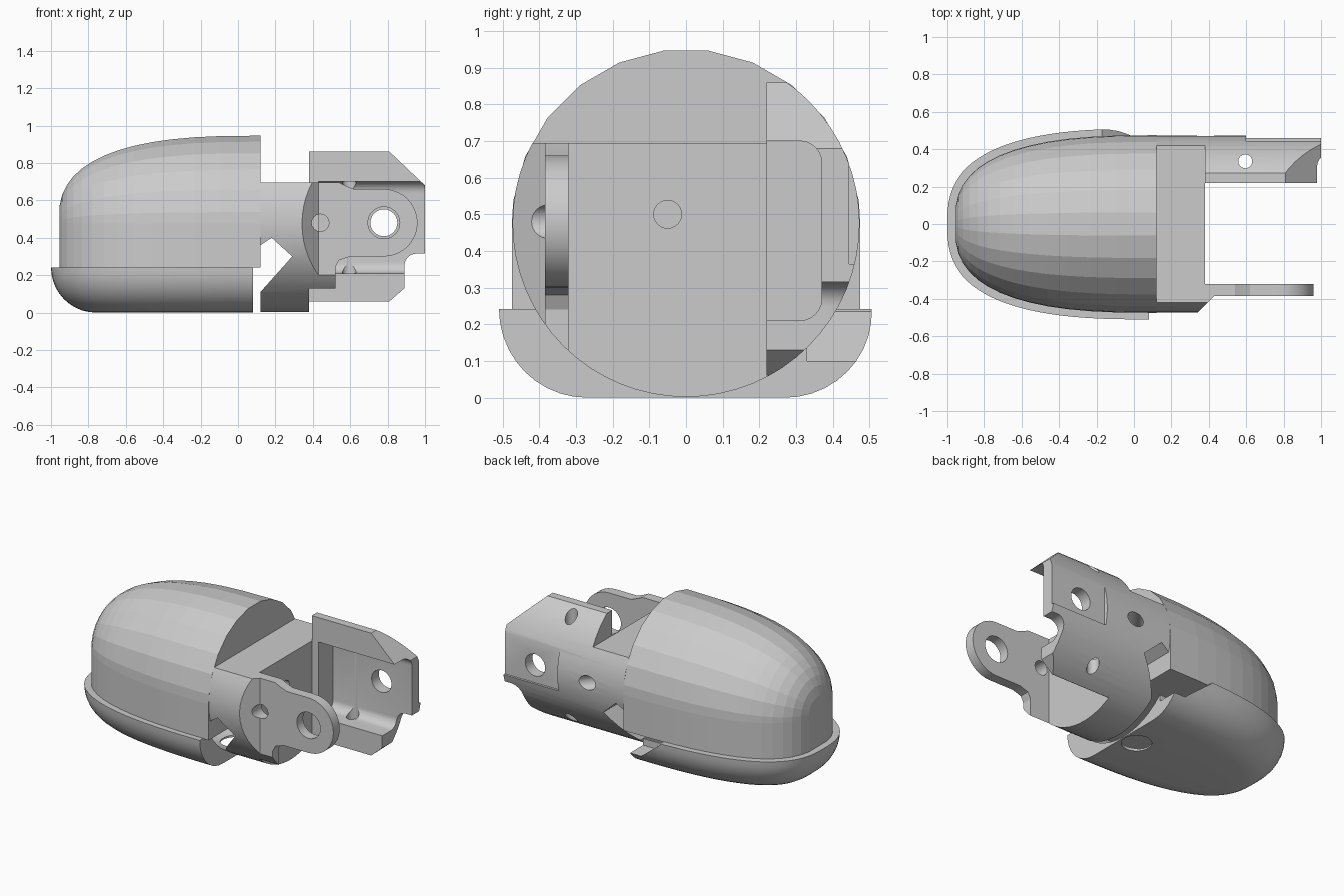
import bpy, bmesh, math
from mathutils import Vector

if "Cube" in bpy.data.objects:
    bpy.data.objects.remove(bpy.data.objects["Cube"])

CZ = 0.475          # height of the long axis
P = 2 / 2.7         # superellipse power for the rounded end


def make(name, bm):
    bmesh.ops.recalc_face_normals(bm, faces=bm.faces)
    me = bpy.data.meshes.new(name)
    bm.to_mesh(me)
    bm.free()
    ob = bpy.data.objects.new(name, me)
    bpy.context.collection.objects.link(ob)
    return ob


def loft(name, rings):
    bm = bmesh.new()
    vs = [[bm.verts.new(p) for p in r] for r in rings]
    n = len(vs[0])
    for a, b in zip(vs, vs[1:]):
        for i in range(n):
            j = (i + 1) % n
            bm.faces.new((a[i], a[j], b[j], b[i]))
    bm.faces.new(vs[0])
    bm.faces.new(vs[-1])
    return make(name, bm)


def prism(axis, pts, lo, hi, name="cutter"):
    put = {"x": lambda a, b, h: (h, a, b),
           "y": lambda a, b, h: (a, h, b),
           "z": lambda a, b, h: (a, b, h)}[axis]
    return loft(name, [[put(a, b, h) for a, b in pts] for h in (lo, hi)])


def arc(cx, cy, r, a0, a1, n):
    return [(cx + r * math.cos(math.radians(a0 + (a1 - a0) * i / n)),
             cy + r * math.sin(math.radians(a0 + (a1 - a0) * i / n))) for i in range(n + 1)]


def rod(axis, a, b, r, lo, hi, n=32):
    return prism(axis, arc(a, b, r, 0, 360, n)[:-1], lo, hi)


def slanted_rod(p, q, r):
    p, q = Vector(p), Vector(q)
    bm = bmesh.new()
    bmesh.ops.create_cone(bm, cap_ends=True, segments=24, radius1=r, radius2=r, depth=(q - p).length)
    bm.transform((q - p).to_track_quat("Z", "Y").to_matrix().to_4x4())
    bmesh.ops.translate(bm, verts=bm.verts, vec=(p + q) / 2)
    return make("cutter", bm)


def boolean(ob, op, *others):
    for other in others:
        m = ob.modifiers.new("bool", "BOOLEAN")
        m.operation, m.object, m.solver = op, other, "EXACT"
        bpy.context.view_layer.update()
        dg = bpy.context.evaluated_depsgraph_get()
        me = bpy.data.meshes.new_from_object(ob.evaluated_get(dg))
        ob.modifiers.clear()
        ob.data = me
        bpy.data.objects.remove(other)


def rect(a0, b0, a1, b1):
    return [(a0, b0), (a1, b0), (a1, b1), (a0, b1)]


def profile(x0, x1, w, n):
    """Half outline of the rounded end: (x, half width) from tip to open end."""
    out = []
    for i in range(n + 1):
        t = math.pi / 2 * i / n
        out.append((x1 - (x1 - x0) * max(math.cos(t), 0) ** P, w * math.sin(t) ** P))
    return out


# Domed tip: faceted half-round top with straight sides below
rings = []
for x, r in profile(-0.96, 0.12, 0.475, 14)[1:]:
    sec = [(r * math.cos(math.radians(a)), CZ + r * math.sin(math.radians(a)))
           for a in [0] + [7.5 + 15 * (k + .0) for k in range(12)] + [180]]
    sec = [(r, 0.24)] + sec + [(-r, 0.24)]
    rings.append([(x, y, z) for y, z in sec])
dome_tip = loft("dome_tip", rings)

# Lower shell: rounded tray hollowed by the round tip form
rings = []
for k in range(11):
    a = math.pi / 2 * k / 10
    d, z = 0.24 * (1 - math.cos(a)), 0.242 * (1 - math.sin(a))
    half = profile(-1 + d, 0.08, 0.51 - d, 24)
    line = [(x, y) for x, y in reversed(half)] + [(x, -y) for x, y in half[1:]]
    rings.append([(x, y, z) for x, y in line])
lower_shell = loft("lower_shell", rings)
cavity = []
for x, r in profile(-0.96, 0.12, 0.468, 14)[1:]:
    cavity.append([(x, y, z) for y, z in arc(0, CZ, r, 0, 360, 48)[:-1]])
boolean(lower_shell, "DIFFERENCE",
        loft("cutter", cavity),
        rod("z", -0.02, 0, 0.09, -0.1, 0.2),
        prism("y", [(-0.17, 0.3), (-0.17, 0.235), (0.0, 0.1), (0.12, 0.1), (0.12, 0.3)], 0.33, 0.6))

# Hinge fork: block, narrow lug and wide side plate, trimmed to a round bar
fork = prism("y", rect(0.12, -0.1, 0.38, 0.695), -0.6, 0.6, "hinge_fork")
lug = [(0.3, 0.1), (0.52, 0.1), (0.52, 0.24), (0.54, 0.28), (0.6, 0.3)] \
    + arc(0.78, 0.48, 0.18, -90, 90, 20) \
    + [(0.62, 0.66), (0.57, 0.68), (0.54, 0.695), (0.3, 0.695)]
plate = [(0.3, 0.06), (0.81, 0.06), (0.89, 0.13)] + arc(0.955, 0.25, 0.065, 180, 90, 8) \
    + [(1.0, 0.315), (1.0, 0.68), (0.81, 0.86), (0.38, 0.86), (0.38, 0.6), (0.3, 0.6)]
boolean(fork, "UNION", prism("y", lug, -0.55, -0.32), prism("y", plate, 0.22, 0.55))
boolean(fork, "INTERSECT", rod("x", 0, CZ, 0.473, 0.0, 1.2, 64))

pocket = [(0.15, 0.21)] + arc(0.31, 0.27, 0.06, -90, 0, 6) + arc(0.31, 0.64, 0.06, 0, 90, 6) + [(0.15, 0.7)]
boolean(fork, "DIFFERENCE",
        # outer shoulder beside the lug
        prism("z", [(0.335, -0.48), (0.43, -0.385), (1.1, -0.385), (1.1, -0.6), (0.335, -0.6)], -0.1, 1.1),
        prism("x", pocket, 0.43, 1.1),
        prism("y", rect(0.6, 0.365, 1.1, 0.72), 0.445, 0.6),
        # cross slot behind the tip
        prism("y", [(0.1, 0.11), (0.12, 0.11), (0.29, 0.3), (0.18, 0.4), (0.12, 0.36), (0.1, 0.36)], -0.6, 0.6),
        # pin holes and cord holes
        rod("y", 0.78, 0.48, 0.085, -0.6, 0.0),
        rod("y", 0.78, 0.48, 0.072, 0.0, 0.6),
        rod("y", 0.44, 0.48, 0.046, -0.6, -0.25),
        rod("z", 0.595, 0.335, 0.037, -0.1, 1.1, 24),
        rod("x", -0.05, 0.5, 0.038, 0.2, 0.5, 24),
        slanted_rod((0.43, 0.53, 0.48), (0.23, 0.28, 0.48), 0.046))

# Soft shading on the finer curved parts only
for ob in (lower_shell, fork):
    bpy.ops.object.select_all(action="DESELECT")
    ob.select_set(True)
    bpy.context.view_layer.objects.active = ob
    bpy.ops.object.shade_smooth_by_angle(angle=math.radians(20))
